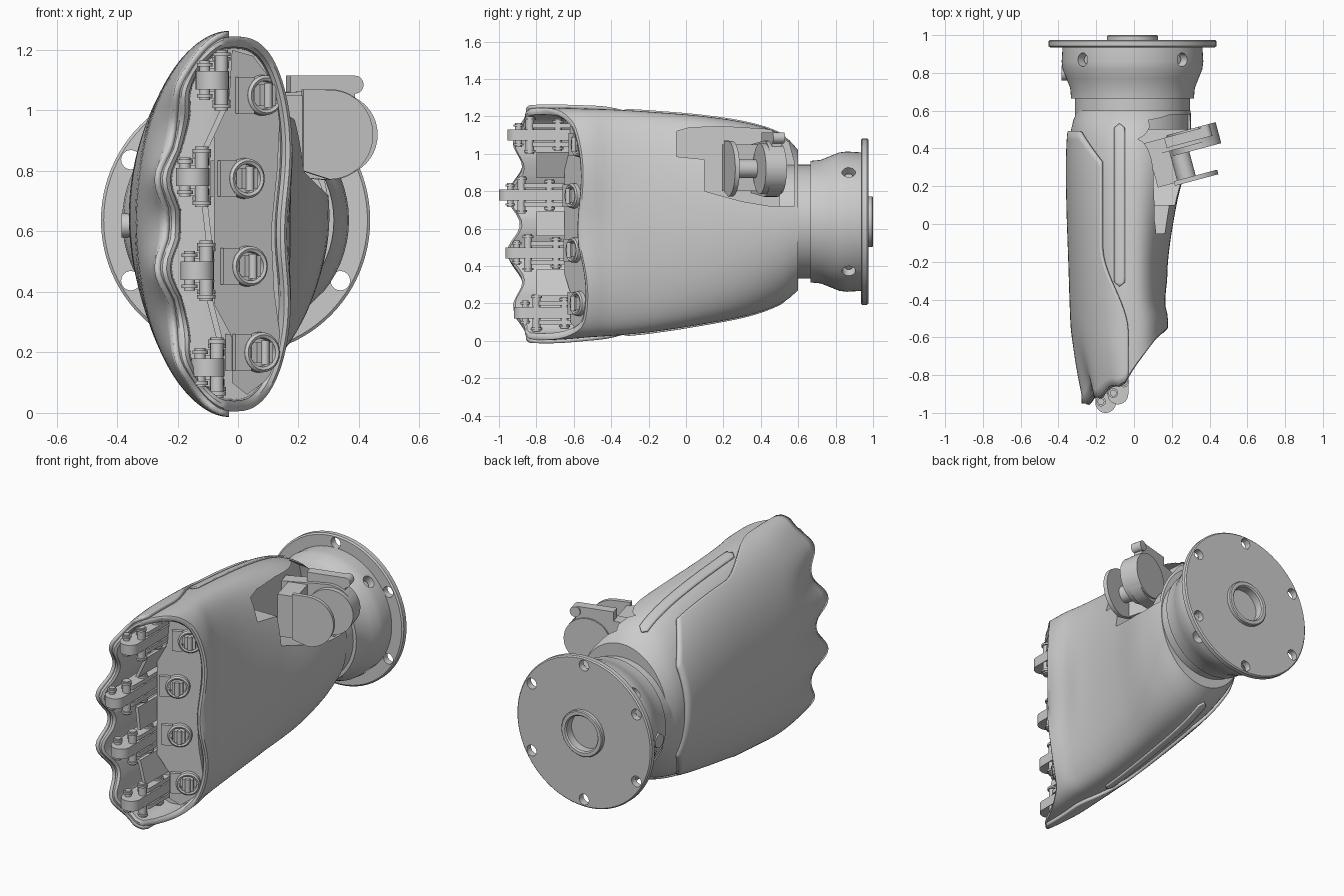
import bpy, bmesh
from math import sin, cos, pi, acos, exp, radians
from mathutils import Matrix, Vector

if "Cube" in bpy.data.objects:
    bpy.data.objects.remove(bpy.data.objects["Cube"])

I = Matrix.Identity(4)

def smooth(o, angle=32):
    bpy.ops.object.select_all(action='DESELECT')
    o.select_set(True)
    bpy.context.view_layer.objects.active = o
    bpy.ops.object.shade_smooth_by_angle(angle=radians(angle))

def loft(name, rings, closed=True, caps=True, M=I):
    bm = bmesh.new()
    vs = [[bm.verts.new(M @ Vector(p)) for p in r] for r in rings]
    n = len(vs[0])
    for a, b in zip(vs, vs[1:]):
        for i in range(n if closed else n - 1):
            j = (i + 1) % n
            bm.faces.new((a[i], a[j], b[j], b[i]))
    if caps:
        bm.faces.new(vs[0])
        bm.faces.new(vs[-1])
    bmesh.ops.remove_doubles(bm, verts=bm.verts, dist=1e-5)
    bmesh.ops.recalc_face_normals(bm, faces=bm.faces)
    me = bpy.data.meshes.new(name)
    bm.to_mesh(me)
    bm.free()
    o = bpy.data.objects.new(name, me)
    bpy.context.collection.objects.link(o)
    smooth(o)
    return o

def prism(name, pts, axis, a, b, M=I):
    put = {'x': lambda p, d: (d, p[0], p[1]), 'y': lambda p, d: (p[0], d, p[1]),
           'z': lambda p, d: (p[0], p[1], d)}[axis]
    return loft(name, [[put(p, d) for p in pts] for d in (a, b)], M=M)

def circle(cx, cy, r, n=24, a0=0, a1=2 * pi):
    k = n if a1 - a0 > 6.28 else n - 1
    return [(cx + r * cos(a0 + (a1 - a0) * i / k), cy + r * sin(a0 + (a1 - a0) * i / k)) for i in range(n)]

def rect(x0, y0, x1, y1):
    return [(x0, y0), (x1, y0), (x1, y1), (x0, y1)]

def lathe(name, prof, M, n=64):
    # profile of (radius, y) about the y axis; ends are tiny rings
    return loft(name, [[(max(r, .002) * cos(2 * pi * i / n), y, max(r, .002) * sin(2 * pi * i / n))
                        for i in range(n)] for r, y in prof], M=M)

def cut(o, cutter):
    cutter.hide_render = True
    m = o.modifiers.new("cut", 'BOOLEAN')
    m.operation, m.solver, m.object = 'DIFFERENCE', 'EXACT', cutter
    bpy.context.view_layer.objects.active = o
    bpy.ops.object.modifier_apply(modifier=m.name)
    bpy.data.objects.remove(cutter, do_unlink=True)
    smooth(o)

# palm surface: y, z bottom, z top, x left, x right, x centre, right side power
TAB = [(-1.0, .01, 1.24, -.31, .20, -.03, .62), (-.7, .005, 1.245, -.315, .20, -.03, .62),
       (-.5, .02, 1.24, -.32, .20, -.03, .62), (-.42, .025, 1.238, -.323, .18, -.03, .65),
       (-.2, .045, 1.225, -.33, .18, -.03, .7), (.1, .09, 1.20, -.34, .225, -.02, .8),
       (.35, .14, 1.16, -.342, .285, -.01, .9), (.52, .205, 1.10, -.33, .302, 0, 1),
       (.6, .27, 1.02, -.30, .30, 0, 1)]

def params(y):
    y = min(max(y, TAB[0][0]), TAB[-1][0])
    i = max(k for k in range(len(TAB) - 1) if TAB[k][0] <= y)
    slope = lambda k, c: ((TAB[min(k + 1, 8)][c] - TAB[max(k - 1, 0)][c]) /
                          (TAB[min(k + 1, 8)][0] - TAB[max(k - 1, 0)][0]))
    h = TAB[i + 1][0] - TAB[i][0]
    t = (y - TAB[i][0]) / h
    return [(2*t**3 - 3*t*t + 1) * TAB[i][c] + (t**3 - 2*t*t + t) * h * slope(i, c)
            + (3*t*t - 2*t**3) * TAB[i + 1][c] + (t**3 - t*t) * h * slope(i + 1, c) for c in range(1, 7)]

def wave(z):
    return (1 - cos(2 * pi * (z - .78) / .31)) / 2

def surf(th, y, off=0.0):
    zb, zt, xl, xr, cx, e = params(y)
    c, s = cos(th), sin(th)
    z = (zb + zt) / 2 + ((zt - zb) / 2 + off) * s
    if c < 0:
        f = min(max((-.5 - y) / .4, 0), 1) ** 2 * -c
        x = cx + (cx - xl + off) * c + f * (.045 + .05 * wave(z))
    else:
        x = cx + (xr - cx + off) * c ** e
        x -= min(max((-.3 - y) / .3, 0), 1) * .045 * c * exp(-((z - .6) / .25) ** 2)
    return x, y, z

EDGE = [(-.5, -.95), (-.3, -.93), (-.05, -.83), (.02, -.73), (.12, -.6), (.2, -.53), (.4, -.5)]

def front(th):
    x, _, z = surf(th, -.6)
    for (x0, y0), (x1, y1) in zip(EDGE, EDGE[1:]):
        if x0 <= x <= x1:
            y = y0 + (y1 - y0) * (x - x0) / (x1 - x0)
    y += min(max((-.1 - x) / .1, 0), 1) * (.07 * wave(z) - .015)
    return y + (.14 * max(0, .5 - z) * min(1, x / .1) if x > 0 else 0)

# palm body with hollow knuckle opening
N = 112
TH = [2 * pi * (i + .5) / N for i in range(N)]
rings = [[surf(t, .6 + k / 30 * (front(t) - .6)) for t in TH] for k in range(31)]
for off, dy in ((-.008, -.01), (-.022, -.012), (-.035, .0)):
    rings.append([(p[0], front(t) + dy, p[2]) for t in TH for p in [surf(t, front(t), off)]])
for k in (1, .7, .4, .15):
    ring = []
    for t in TH:
        x, _, z = surf(t, front(t), -.04)
        x, z = -.03 + (x + .03) * k, .62 + (z - .62) * k
        ring.append((x, -.58 + .3 * max(0, x + .08), z))
    rings.append(ring)
body = loft("palm_body", rings)
cut(body, prism("thumb_recess", [(-.05, 1.12), (.02, 1.14), (.2, 1.145), (.45, 1.13), (.55, 1.06), (.58, .95),
                                 (.58, .72), (.45, .72), (.3, .745), (.1, .8), (.1, .97), (-.05, .985)], 'x', .02, .6))

# back cover and long inlaid strips that follow the palm surface
def angle_of(x, y):
    p = params(y)
    return acos(max(-1, min(1, (x - p[4]) / (p[4] - p[2]))))

def seam(y):
    t = min(max((-.12 - y) / .45, 0), 1)
    return -.165 + .135 * t * t * (3 - 2 * t)

rows = []
for k in range(33):
    row = []
    for i in range(81):
        u = i / 80
        th0 = pi * (.5 + u)
        yb = .33 + .16 * min(1, 1.6 * -cos(th0))
        y = yb + k / 32 * (front(th0) - .006 - yb)
        a = angle_of(seam(y), y)
        row.append(surf(a + u * (2 * pi - 2 * a), y, .008))
    rows.append(row)
cover = loft("back_cover", rows, closed=False, caps=False)
m = cover.modifiers.new("thick", 'SOLIDIFY')
m.thickness, m.offset = .02, 0

for side, label in ((1, "top"), (-1, "bottom")):
    rows = []
    for k in range(41):
        y = .53 - .86 * k / 40
        d = min(y + .33, .53 - y)
        w = .026 * (1 - max(0, 1 - d / .026) ** 2) ** .5 + .001
        rows.append([surf(side * angle_of(-.075 + w * (j / 2 - 1), y), y, .004) for j in range(5)])
    strip = loft(label + "_strip", rows, closed=False, caps=False)
    m = strip.modifiers.new("thick", 'SOLIDIFY')
    m.thickness, m.offset = .01, 0

# wrist neck, collar and flange
W = Matrix.Translation((-.008, 0, .637))
collar = lathe("wrist_collar", [(0, .5), (.305, .5), (.305, .665), (.325, .665), (.33, .72), (.35, .77), (.37, .82),
                                (.375, .86), (.37, .94), (0, .94)], W)
flange = lathe("wrist_flange", [(0, .935), (.436, .935), (.445, .942), (.445, .968), (.438, .975), (.135, .975),
                                (.135, .995), (.13, 1.0), (.11, 1.0), (.103, .992), (.103, .945), (0, .945)], W, 96)
for k in range(6):
    a = pi / 6 + k * pi / 3
    cut(flange, prism("bolt_hole", circle(.4 * cos(a), .4 * sin(a), .032), 'y', .9, 1.05, W))
for k in range(4):
    M = W @ Matrix.Rotation(pi / 4 + k * pi / 2, 4, 'Y')
    cut(collar, prism("screw_hole", circle(0, .87, .036), 'z', .3, .5, M))
    prism("collar_screw", circle(0, .87, .022), 'z', .28, .34, M)
prism("collar_button", circle(.8, .62, .04), 'x', -.385, -.3)

# sloped front panel on the palm side of the opening
P = [(-.02, 1.2), (.05, 1.18), (.11, 1.1), (.14, 1.0), (.13, .8), (.11, .6), (.12, .4), (.14, .25), (.11, .12),
     (.03, .06), (-.02, .1), (-.02, .25), (-.08, .36), (-.08, .93), (-.03, 1.03)]
loft("knuckle_panel", [[(x, -.65 + .55 * (x + .08), z) for x, z in P], [(x, -.45, z) for x, z in P]])

# knuckles: lug, fork, pins and tendon socket
K = [(-.085, 1.1, -.955, .08, 1.05), (-.15, .78, -1.0, .02, .775),
     (-.135, .47, -.965, .03, .485), (-.10, .15, -.92, .07, .2)]
for x, z, tip, px, pz in K:
    r = .055
    prism("knuckle_lug", circle(x, tip + r, r, 14, pi, 2 * pi) + [(x + r, -.55), (x - r, -.55)], 'z', z - .03, z + .03)
    for s in (-1, 1):
        c = z + s * .05
        prism("knuckle_fork", circle(x + .015, tip + .16, .04, 12, pi, 2 * pi) + [(x + .055, -.55), (x - .025, -.55)],
              'z', c - .012, c + .012)
    for dx, dy, h, pr in ((-.025, .06, .065, .018), (.03, .12, .1, .022), (.03, .27, .085, .022)):
        prism("knuckle_pin", circle(x + dx, tip + dy, pr, 16), 'z', z - h, z + h)
        for s in (-1, 1):
            prism("pin_collar", circle(x + dx, tip + dy, pr + .008, 16), 'z', z + s * (h - .02), z + s * (h - .008))
    yp = -.65 + .55 * (px + .08)
    M = Matrix.Translation((px, yp, pz)) @ Matrix.Rotation(radians(29), 4, 'Z')
    lathe("socket_ring", [(0, -.002), (.046, -.002), (.048, -.026), (.058, -.03), (.066, -.022), (.07, .04), (0, .04)], M, 32)
    prism("socket_block", rect(-.03, -.035, .03, .035), 'y', -.04, .03, M)
    prism("socket_pin", circle(0, -.04, .014, 12), 'z', -.04, .04, M)
    prism("socket_bridge", rect(-.1, -.06, -.04, .06), 'y', -.02, .05, M)

# webs between the knuckles
for a, b in zip(K, K[1:]):
    x0, z0, x1, z1 = a[0] + .03, a[1] - .09, b[0] + .03, b[1] + .09
    prism("knuckle_web", [(x0, z0), (x0 + .02, z0), (x1 + .02, z1), (x1, z1)], 'y', -.8, -.55)

# thumb mount: two rounded plates on a tilted frame
T = Matrix.Translation((.2, .42, .92)) @ Matrix.Rotation(radians(15), 4, 'Z')
prism("thumb_plate", circle(.1, 0, .15, 24, -pi / 2, pi / 2) + [(-.17, .13), (-.17, -.13)], 'y', -.03, .045, T)
prism("thumb_disc", circle(.12, 0, .135, 40), 'y', -.06, .055, T)
prism("thumb_top_block", rect(-.03, .1, .19, .195), 'y', -.01, .045, T)
prism("thumb_top_knob", circle(.19, .165, .03), 'y', -.01, .055, T)
prism("thumb_front_plate", circle(.05, 0, .148, 24, -pi / 2, pi / 2) + [(-.04, .15), (-.04, -.12)], 'y', -.215, -.19, T)
prism("thumb_bracket", rect(-.13, -.12, -.02, .13), 'y', -.2, -.02, T)
prism("thumb_axle", circle(.03, 0, .05), 'y', -.2, -.02, T)
